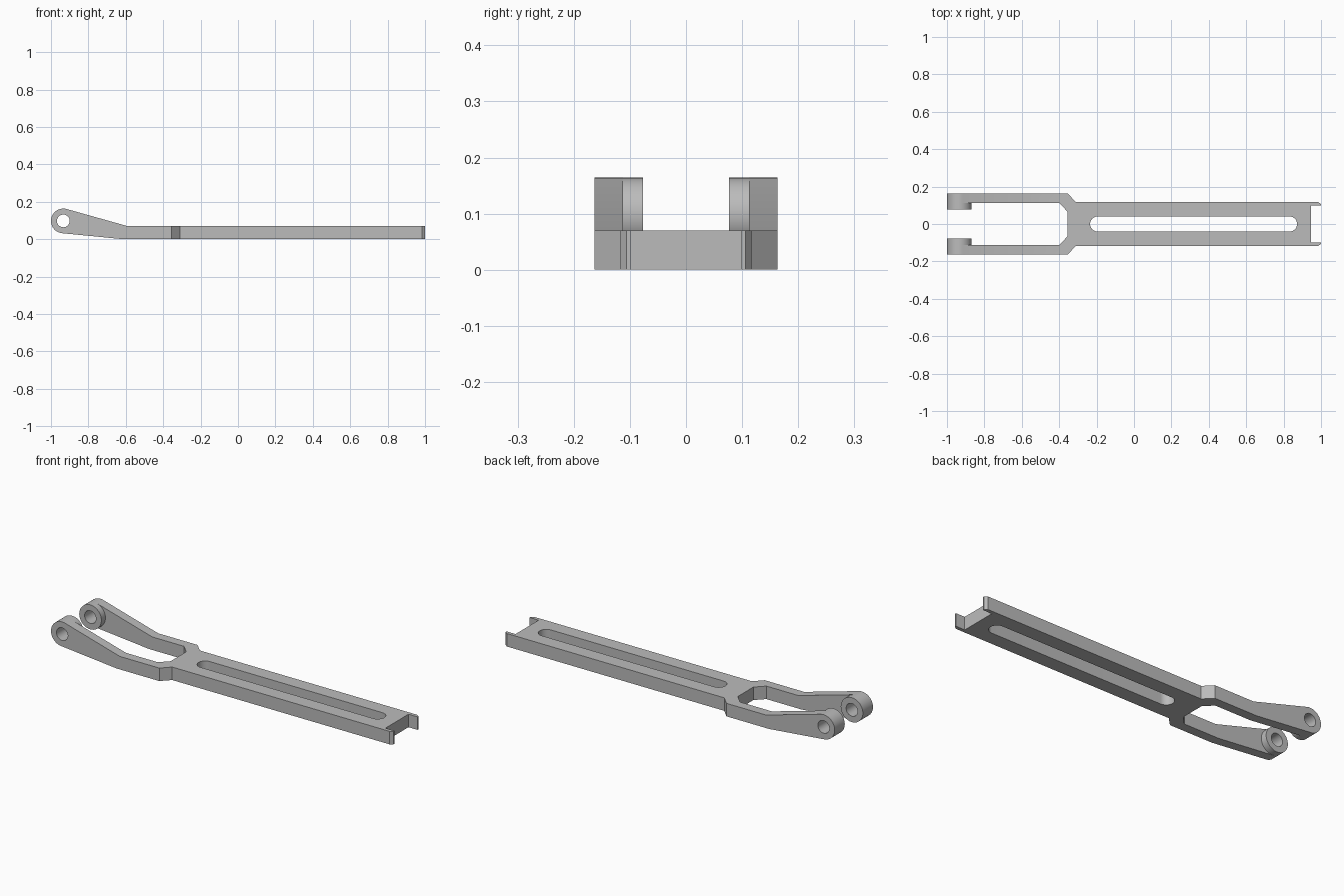
import bpy
import bmesh
from math import acos, atan2, cos, hypot, pi, sin

cube = bpy.data.objects.get("Cube")
if cube:
    bpy.data.objects.remove(cube, do_unlink=True)

grey = bpy.data.materials.new("plain grey")
grey.use_nodes = True
colour = (0.5, 0.5, 0.5, 1)
grey.diffuse_color = colour
grey.node_tree.nodes["Principled BSDF"].inputs["Base Color"].default_value = colour


def arc(cx, cy, r, start, end, steps=24):
    angles = [start + (end - start) * i / steps for i in range(steps + 1)]
    return [(cx + r * cos(a), cy + r * sin(a)) for a in angles]


def circle(cx, cy, r, steps=48):
    return arc(cx, cy, r, 0, 2 * pi, steps)[:-1]


def extruded(name, loops, low, high, side=False):
    """Fill an outline with holes, then extrude it along z, or along y for side."""
    def place(u, v, w):
        return (u, w, v) if side else (u, v, w)
    bm = bmesh.new()
    edges = []
    for loop in loops:
        verts = [bm.verts.new(place(u, v, low)) for u, v in loop]
        edges += [bm.edges.new((verts[i - 1], verts[i])) for i in range(len(verts))]
    bmesh.ops.triangle_fill(bm, edges=edges, use_beauty=True)
    result = bmesh.ops.extrude_face_region(bm, geom=bm.faces[:])
    moved = [g for g in result["geom"] if isinstance(g, bmesh.types.BMVert)]
    bmesh.ops.translate(bm, verts=moved, vec=place(0, 0, high - low))
    bmesh.ops.recalc_face_normals(bm, faces=bm.faces[:])
    mesh = bpy.data.meshes.new(name)
    bm.to_mesh(mesh)
    bm.free()
    obj = bpy.data.objects.new(name, mesh)
    bpy.context.collection.objects.link(obj)
    return obj


def activate(obj):
    bpy.ops.object.select_all(action='DESELECT')
    obj.select_set(True)
    bpy.context.view_layer.objects.active = obj


def finish(obj):
    obj.data.materials.clear()
    obj.data.materials.append(grey)
    activate(obj)
    bpy.ops.object.shade_smooth_by_angle(angle=pi / 6)


# Shared measurements
thick = 0.07
eye_r, hole_r = 0.066, 0.034
eye_x, eye_z = -1 + eye_r, 0.098
arm_in, arm_out = 0.112, 0.163

# Plan outline: fork, straight bar and notched end, mirrored across y
half = [(-0.355, 0.066), (-0.40, arm_in), (-1.1, arm_in), (-1.1, arm_out),
        (-0.355, arm_out), (-0.31, 0.117), (0.985, 0.117), (1, 0.106),
        (1, 0.098), (0.947, 0.098)]
plan = half + [(x, -y) for x, y in reversed(half)]
slot_r = 0.04
slot = arc(-0.195, 0, slot_r, pi / 2, 3 * pi / 2) + arc(0.832, 0, slot_r, -pi / 2, pi / 2)
link_bar = extruded("link_bar", [plan, slot], -0.1, 0.3)


# Side outline: flat bar with arms rising tangentially to the round eye
def tangent(x, z, sign):
    dx, dz = x - eye_x, z - eye_z
    return atan2(dz, dx) + sign * acos(eye_r / hypot(dx, dz))


top, bottom = (-0.59, thick), (-0.61, 0)
eye_arc = arc(eye_x, eye_z, eye_r, tangent(*top, 1), tangent(*bottom, -1) + 2 * pi, 32)
side_outline = eye_arc + [bottom, (1.1, 0), (1.1, thick), top]
cutter = extruded("side_cutter", [side_outline, circle(eye_x, eye_z, hole_r)],
                  -0.3, 0.3, side=True)
cutter.hide_render = True

# Keep what both outlines share
trim = link_bar.modifiers.new("Side shape", 'BOOLEAN')
trim.operation = 'INTERSECT'
trim.solver = 'EXACT'
trim.object = cutter
activate(link_bar)
bpy.ops.object.modifier_apply(modifier=trim.name)
bpy.data.objects.remove(cutter, do_unlink=True)
finish(link_bar)

# Pivot bosses on the inner faces of the arms
ring = [circle(eye_x, eye_z, eye_r), circle(eye_x, eye_z, hole_r)]
for name, low, high in (("right_pivot_boss", -arm_in, -0.077),
                        ("left_pivot_boss", 0.077, arm_in)):
    finish(extruded(name, ring, low, high, side=True))
